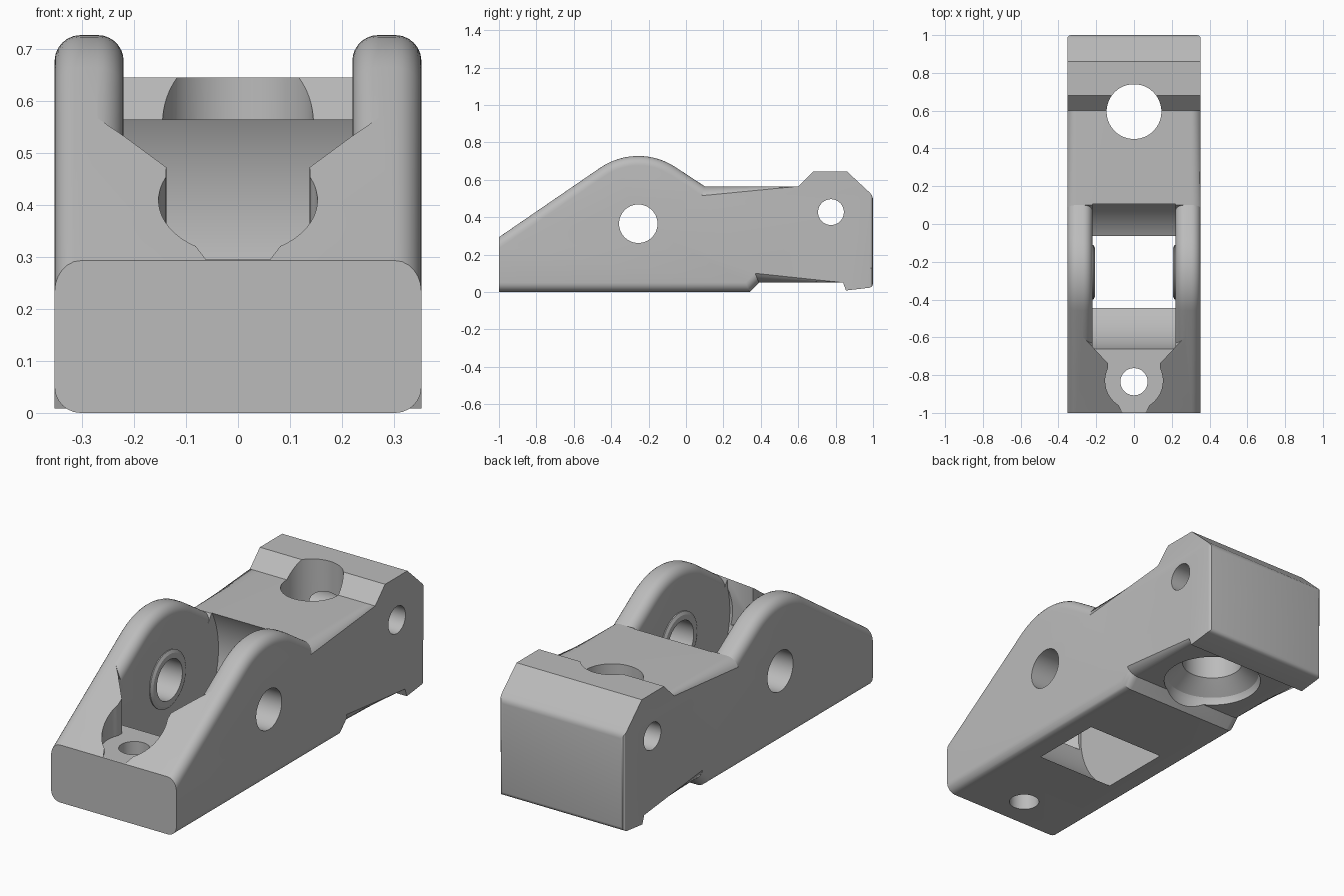
import bpy, bmesh, math
from mathutils import Vector, Matrix

cube = bpy.data.objects.get("Cube")
if cube:
    bpy.data.objects.remove(cube, do_unlink=True)

HALF = 0.353                  # half width of the body
SLOT = 0.22                   # half width of the slot between the ears
PIN = Vector((-0.255, 0.365))  # pivot pin axis in y, z
ROUND = 0.05

metal = bpy.data.materials.new("light_grey_metal")
metal.use_nodes = True
GREY = (0.5, 0.5, 0.5, 1)
metal.diffuse_color = GREY
metal.node_tree.nodes["Principled BSDF"].inputs["Base Color"].default_value = GREY


def finish(bm, name):
    bmesh.ops.recalc_face_normals(bm, faces=bm.faces)
    mesh = bpy.data.meshes.new(name)
    bm.to_mesh(mesh)
    bm.free()
    obj = bpy.data.objects.new(name, mesh)
    mesh.materials.append(metal)
    bpy.context.collection.objects.link(obj)
    return obj


def loft(rings):
    """Closed solid through a list of equal rings of points."""
    bm = bmesh.new()
    loops = [[bm.verts.new(p) for p in ring] for ring in rings]
    n = len(loops[0])
    for a, b in zip(loops, loops[1:]):
        for i in range(n):
            bm.faces.new((a[i], a[(i + 1) % n], b[(i + 1) % n], b[i]))
    bm.faces.new(loops[0])
    bm.faces.new(loops[-1])
    bmesh.ops.recalc_face_normals(bm, faces=bm.faces)
    return bm


def rod(name, axis, centre, steps, sides=48):
    """Turned solid; steps are (position along axis, radius)."""
    rings = []
    for pos, r in steps:
        ring = []
        for i in range(sides):
            t = math.tau * (i + 0.5) / sides
            u, v = centre[0] + r * math.cos(t), centre[1] + r * math.sin(t)
            ring.append((pos, u, v) if axis == 'X' else (u, v, pos))
        rings.append(ring)
    return finish(loft(rings), name)


def box(name, lo, hi):
    bm = bmesh.new()
    bmesh.ops.create_cube(bm, size=1)
    lo, hi = Vector(lo), Vector(hi)
    bmesh.ops.scale(bm, vec=hi - lo, verts=bm.verts)
    bmesh.ops.translate(bm, vec=(lo + hi) / 2, verts=bm.verts)
    return finish(bm, name)


def combine(target, tool, operation='DIFFERENCE'):
    mod = target.modifiers.new(tool.name, 'BOOLEAN')
    mod.operation, mod.solver, mod.object = operation, 'EXACT', tool
    bpy.context.view_layer.objects.active = target
    bpy.ops.object.modifier_apply(modifier=mod.name)
    bpy.data.objects.remove(tool, do_unlink=True)


# Side profile: ramp, round ear top, deck, raised block, underside
hump = []
for i in range(17):
    t = math.radians(-34 + 68 * i / 16)
    hump.append((PIN.x + 0.362 * math.sin(t), PIN.y + 0.362 * math.cos(t)))
top = [(-1, 0.293)] + hump + [(0.1, 0.565), (0.6, 0.565)]
block = [(0.68, 0.645), (0.86, 0.645), (1, 0.515), (1, 0.025), (0.855, 0.008)]
under = [(0.84, 0.05), (0.39, 0.05), (0.34, 0), (-1, 0)]
profile = top + block + under
bm = loft([[(x, y, z) for y, z in profile] for x in (-HALF, HALF)])


def lengthwise(chain):
    """Edges on both sides of the body which follow a part of the profile."""
    pts = [Vector(p) for p in chain]
    on = lambda v: any((Vector(v.co.yz) - p).length < 1e-4 for p in pts)
    return [e for e in bm.edges if on(e.verts[0]) and on(e.verts[1])
            and abs(e.verts[0].co.x - e.verts[1].co.x) < 1e-4
            and abs(e.verts[0].co.x) > HALF - 1e-4]


edges = [e for e in lengthwise(top) + lengthwise(under)
         if not all(v.co.y < -0.999 for v in e.verts)]
bmesh.ops.bevel(bm, geom=edges, offset=ROUND, segments=6, profile=0.5,
                affect='EDGES', clamp_overlap=False)
rear = [e for e in bm.edges if all(v.co.y > 0.999 for v in e.verts)]
bmesh.ops.bevel(bm, geom=rear, offset=0.02, segments=3, profile=0.5,
                affect='EDGES', clamp_overlap=False)
body = finish(bm, "bracket_body")

# Slot between the ears: round well around the pin, open above
combine(body, rod("well", 'X', PIN, [(-SLOT, 0.412), (SLOT, 0.412)], 96))
combine(body, box("slot", (-SLOT, -0.6, 0.3), (SLOT, 0.1, 1)))

# Flared screw pocket in the ramp
half_outline = [(SLOT, -0.5), (SLOT, -0.65), (0.138, -0.738)]
for i in range(13):
    t = math.radians(25 - 83 * i / 12)
    half_outline.append((0.153 * math.cos(t), -0.83 + 0.153 * math.sin(t)))
half_outline.append((0.055, -1.01))
outline = half_outline + [(-x, y) for x, y in reversed(half_outline)]
combine(body, finish(loft([[(x, y, z) for x, y in outline]
                           for z in (0.295, 1)]), "pocket"))

# Rounded inner top edge of each ear
path = [Vector(p) for p in [(-0.65, 0.533)] + hump + [(0.1, 0.565)]]
for side in (-1, 1):
    rings = []
    for i, p in enumerate(path):
        tan = (path[min(i + 1, len(path) - 1)] - path[max(i - 1, 0)]).normalized()
        normal = Vector((-tan.y, tan.x))
        section = [(SLOT - 0.02, -ROUND), (SLOT - 0.02, 0.02), (SLOT + ROUND, 0.02)]
        for k in range(8):
            t = math.pi / 2 * k / 7
            section.append((SLOT + ROUND * (1 - math.sin(t)),
                            -ROUND * (1 - math.cos(t))))
        ring = []
        for x, d in section:
            q = p + normal * d
            if i == 0:
                q += tan * (x - SLOT) * 1.2
            ring.append((side * x, q.x, q.y))
        rings.append(ring)
    combine(body, finish(loft(rings), "ear_round"))

# Raised rings around the pin hole
for side in (-1, 1):
    steps = [(side * 0.25, 0.145), (side * 0.215, 0.145), (side * 0.207, 0.13)]
    combine(body, rod("pin_boss", 'X', PIN, steps), 'UNION')

# Pin hole, rear cross hole, front screw hole
combine(body, rod("pin_hole", 'X', PIN, [(-1, 0.103), (1, 0.103)]))
combine(body, rod("cross_hole", 'X', (0.775, 0.427), [(-1, 0.069), (1, 0.069)]))
combine(body, rod("screw_hole", 'Z', (0, -0.835), [(-1, 0.072), (1, 0.072)]))

# Rear bore with a wide countersink below
combine(body, rod("rear_bore", 'Z', (0, 0.595),
                  [(-0.1, 0.235), (0.06, 0.235), (0.085, 0.225), (0.12, 0.18),
                   (0.15, 0.145), (1, 0.145)], 64))

# Smooth curves, crisp corners
bpy.ops.object.select_all(action='DESELECT')
body.select_set(True)
bpy.context.view_layer.objects.active = body
bpy.ops.object.shade_smooth_by_angle(angle=math.radians(28))
